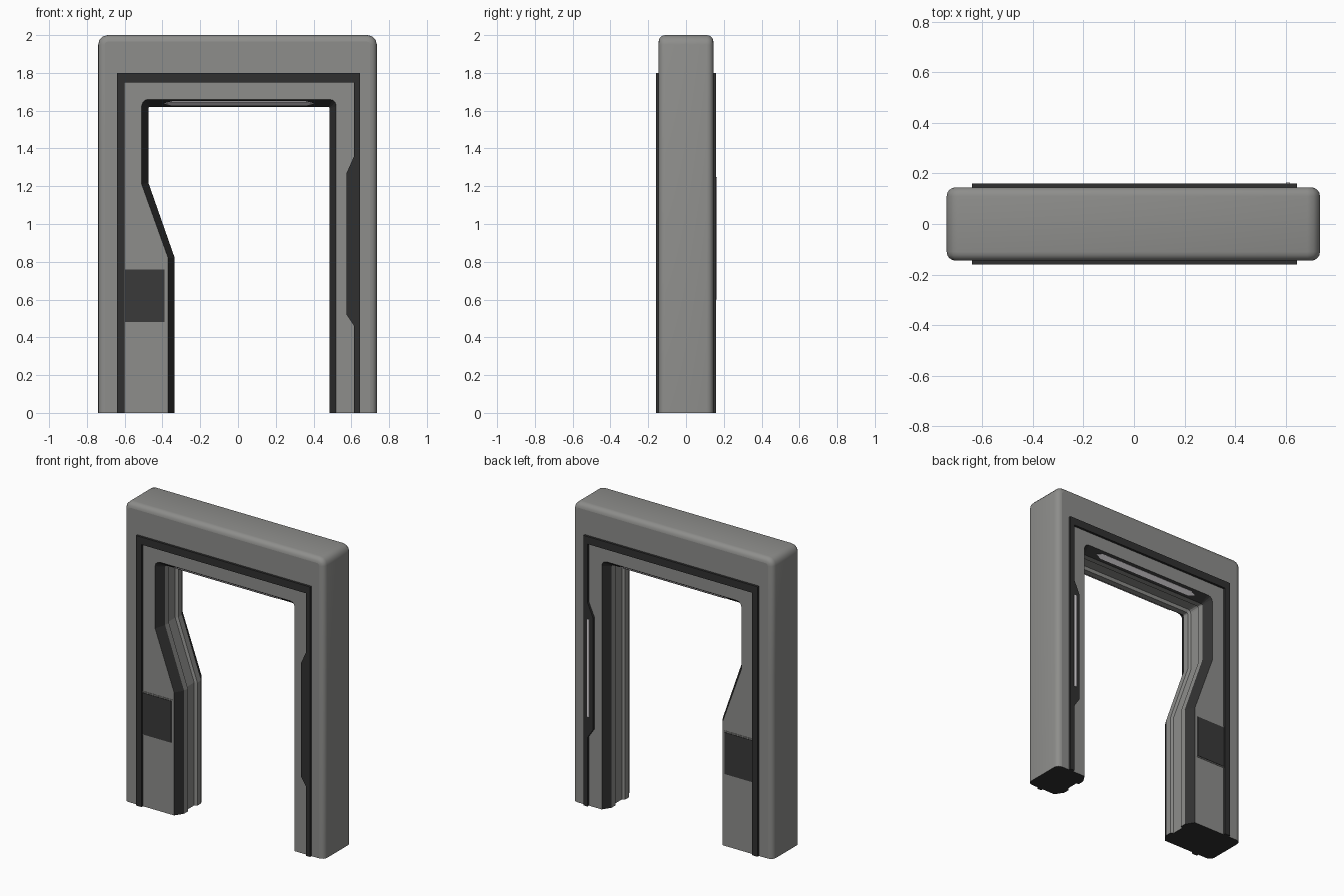
import bpy, bmesh, math
from mathutils import Vector

if "Cube" in bpy.data.objects:
    bpy.data.objects.remove(bpy.data.objects["Cube"])


def material(name, rgb):
    m = bpy.data.materials.new(name)
    m.diffuse_color = (*rgb, 1)
    m.use_nodes = True
    m.node_tree.nodes["Principled BSDF"].inputs["Base Color"].default_value = m.diffuse_color
    return m


GREY = material("body grey", (0.27, 0.27, 0.26))
DARK = material("dark trim", (0.03, 0.03, 0.03))
SCREEN = material("panel charcoal", (0.042, 0.042, 0.042))
LAMP = material("lamp white", (0.75, 0.72, 0.75))


def finish(name, bm, mats):
    bmesh.ops.recalc_face_normals(bm, faces=bm.faces[:])
    me = bpy.data.meshes.new(name)
    bm.to_mesh(me)
    bm.free()
    for m in mats:
        me.materials.append(m)
    ob = bpy.data.objects.new(name, me)
    bpy.context.collection.objects.link(ob)
    return ob


def prism(name, pts, y0, y1, mat):
    """Outline in x,z extruded along y."""
    bm = bmesh.new()
    a = [bm.verts.new((x, y0, z)) for x, z in pts]
    b = [bm.verts.new((x, y1, z)) for x, z in pts]
    bm.faces.new(a)
    bm.faces.new(b[::-1])
    for i in range(len(pts)):
        j = (i + 1) % len(pts)
        bm.faces.new((a[i], a[j], b[j], b[i]))
    return finish(name, bm, [mat])


def rect(x0, x1, z0, z1):
    return [(x0, z0), (x1, z0), (x1, z1), (x0, z1)]


def corner(cx, cz, r, a0, a1):
    return [(cx + r * math.cos(math.radians(a0 + (a1 - a0) * k / 3)),
             cz + r * math.sin(math.radians(a0 + (a1 - a0) * k / 3))) for k in range(4)]


# Three matching arch paths: outside, opening edge on the face, opening throat
outer = ([(-.74, 0), (-.74, .82), (-.74, 1.21)] + corner(-.69, 1.95, .05, 180, 90)
         + corner(.685, 1.95, .05, 90, 0) + [(.735, 0)])
edge = ([(-.37, 0), (-.37, .82), (-.51, 1.21)] + corner(-.475, 1.625, .035, 180, 90)
        + corner(.485, 1.625, .035, 90, 0) + [(.52, 0)])
throat = ([(-.335, 0), (-.335, .82), (-.475, 1.22)] + corner(-.465, 1.61, .01, 180, 90)
          + corner(.475, 1.61, .01, 90, 0) + [(.485, 0)])
N = len(outer)
inward = ([(1, 0)] * 3 + [(-x, -z) for x, z in corner(0, 0, 1, 180, 90)]
          + [(-x, -z) for x, z in corner(0, 0, 1, 90, 0)] + [(-1, 0)])


def ring_out(inset, y):
    return [(p[0] + n[0] * inset, y, p[1] + n[1] * inset) for p, n in zip(outer, inward)]


def ring_in(t, y):
    return [(a[0] + (b[0] - a[0]) * t, y, a[1] + (b[1] - a[1]) * t) for a, b in zip(edge, throat)]


# Cross-section of the arch: rounded outside, flat faces, dark chamfers, grooved jamb
H, R = 0.145, 0.035
arc = [(R * (1 - math.cos(k * math.pi / 8)), H - R + R * math.sin(k * math.pi / 8)) for k in range(5)]
rings = [ring_out(d, -y) for d, y in arc]
n_front = len(rings)
jamb = [(0, -H), (1, -.09), (1, -.05), (.5, -.042), (.5, .042), (1, .05), (1, .09), (0, H)]
rings += [ring_in(t, y) for t, y in jamb]
n_back = len(rings)
rings += [ring_out(d, y) for d, y in reversed(arc)]

bm = bmesh.new()
grid = [[bm.verts.new(c) for c in r] for r in rings]
M = len(grid)
for i in range(M):
    j = (i + 1) % M
    for k in range(N - 1):
        f = bm.faces.new((grid[i][k], grid[i][k + 1], grid[j][k + 1], grid[j][k]))
        f.material_index = 1 if i in (n_front, n_back - 2) else 0
        f.smooth = i < n_front - 1 or i >= n_back
for k in (0, N - 1):
    f = bm.faces.new([r[k] for r in grid])
    f.material_index = 1
finish("arch_body", bm, [GREY, DARK])

# Raised parts repeated on the front and the back
trim = [(-.64, 0), (-.64, 1.8), (.645, 1.8), (.645, 0), (.615, 0), (.615, .46), (.575, .52),
        (.575, 1.27), (.615, 1.36), (.615, 1.75), (-.6, 1.75), (-.6, 0)]
for side, s in (("front", -1), ("back", 1)):
    prism(side + "_trim", trim, s * .13, s * .16, DARK)

    # Control panel with a thin frame on the wide leg
    prism(side + "_panel_frame", rect(-.6, -.38, .475, .768), s * .14, s * .148, GREY)
    prism(side + "_panel", rect(-.597, -.388, .482, .76), s * .14, s * .151, SCREEN)

    # Lamp strip lying on the lintel chamfer, with tapered ends
    bm = bmesh.new()
    nrm = Vector((0, s * .04, -.055)).normalized() * .004

    def on_chamfer(x, t):
        return Vector((x, s * (H - .055 * t), 1.66 - .04 * t)) + nrm

    shape = [(-.39, .5), (-.35, .25), (.36, .25), (.4, .5), (.36, .75), (-.35, .75)]
    top = [bm.verts.new(on_chamfer(x, t)) for x, t in shape]
    low = [bm.verts.new(v.co - nrm * 2) for v in top]
    bm.faces.new(top)
    bm.faces.new(low[::-1])
    for i in range(6):
        j = (i + 1) % 6
        bm.faces.new((top[i], top[j], low[j], low[i]))
    finish(side + "_lintel_lamp", bm, [LAMP])

# Upright light strip on the back of the narrow leg
prism("back_light_strip", rect(.6, .617, .6, 1.25), .155, .163, LAMP)
